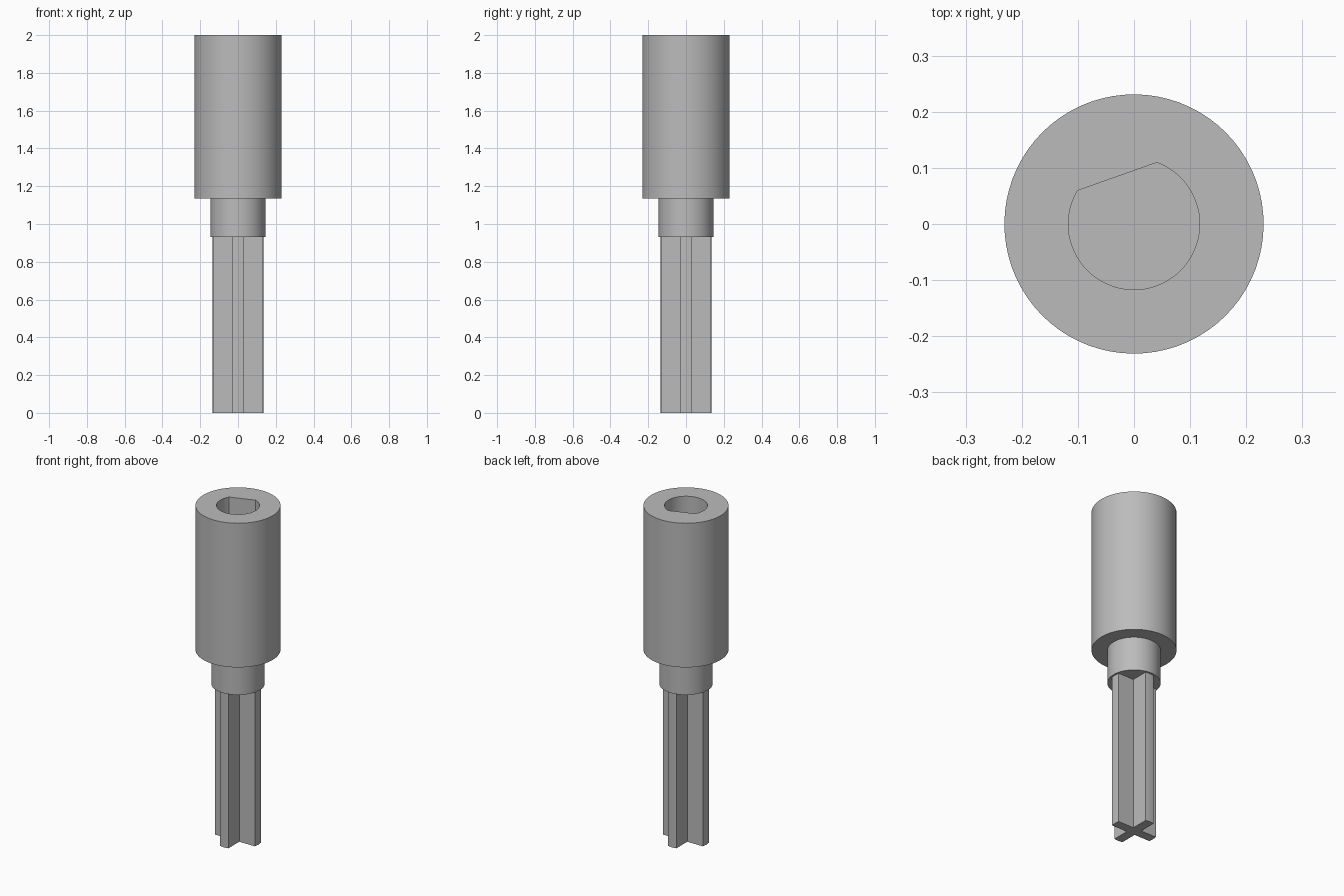
import bpy, bmesh
from math import cos, sin, radians, pi

cube = bpy.data.objects.get("Cube")
if cube:
    bpy.data.objects.remove(cube, do_unlink=True)

grey = bpy.data.materials.new("light grey")
grey.use_nodes = True
colour = (0.5, 0.5, 0.5, 1)
grey.diffuse_color = colour
grey.node_tree.nodes["Principled BSDF"].inputs["Base Color"].default_value = colour


def loft(name, rings):
    """Skin equal-length rings of points into a closed solid."""
    bm = bmesh.new()
    loops = [[bm.verts.new(p) for p in ring] for ring in rings]
    n = len(loops[0])
    for a, b in zip(loops, loops[1:]):
        for i in range(n):
            j = (i + 1) % n
            bm.faces.new((a[i], a[j], b[j], b[i]))
    bm.faces.new(loops[0][::-1])
    bm.faces.new(loops[-1])
    bmesh.ops.recalc_face_normals(bm, faces=bm.faces)
    mesh = bpy.data.meshes.new(name)
    bm.to_mesh(mesh)
    bm.free()
    mesh.materials.append(grey)
    obj = bpy.data.objects.new(name, mesh)
    bpy.context.collection.objects.link(obj)
    bpy.ops.object.select_all(action="DESELECT")
    obj.select_set(True)
    bpy.context.view_layer.objects.active = obj
    bpy.ops.object.shade_smooth_by_angle(angle=radians(30))
    return obj


SEGMENTS = 72
FLAT_DIRECTION = radians(109.5)
FLAT_HALF_ANGLE = radians(40)


def ring(radius, z, flat=False):
    """Circle, optionally cut by one flat to a D shape."""
    points = []
    for i in range(SEGMENTS):
        t = 2 * pi * i / SEGMENTS
        r = radius
        if flat and cos(t) > cos(FLAT_HALF_ANGLE):
            r = radius * cos(FLAT_HALF_ANGLE) / cos(t)
        a = t + FLAT_DIRECTION
        points.append((r * cos(a), r * sin(a), z))
    return points


# Stepped socket with a D-shaped bore
COLLAR_Z, BODY_Z, TOP_Z = 0.93, 1.135, 2.0
loft("socket_body", [
    ring(0.145, COLLAR_Z), ring(0.145, BODY_Z),
    ring(0.231, BODY_Z), ring(0.231, TOP_Z),
    ring(0.117, TOP_Z, True), ring(0.117, BODY_Z, True),
])

# Cross-shaped shaft: each arm has a slightly crowned end
HALF, REACH, CROWN = 0.028, 0.132, 0.135
arm = [(HALF, -HALF), (REACH, -HALF), (CROWN, 0), (REACH, HALF)]
outline = []
for k in range(4):
    c, s = round(cos(k * pi / 2)), round(sin(k * pi / 2))
    outline += [(x * c - y * s, x * s + y * c) for x, y in arm]
loft("cross_shaft", [[(x, y, z) for x, y in outline] for z in (0, COLLAR_Z)])
